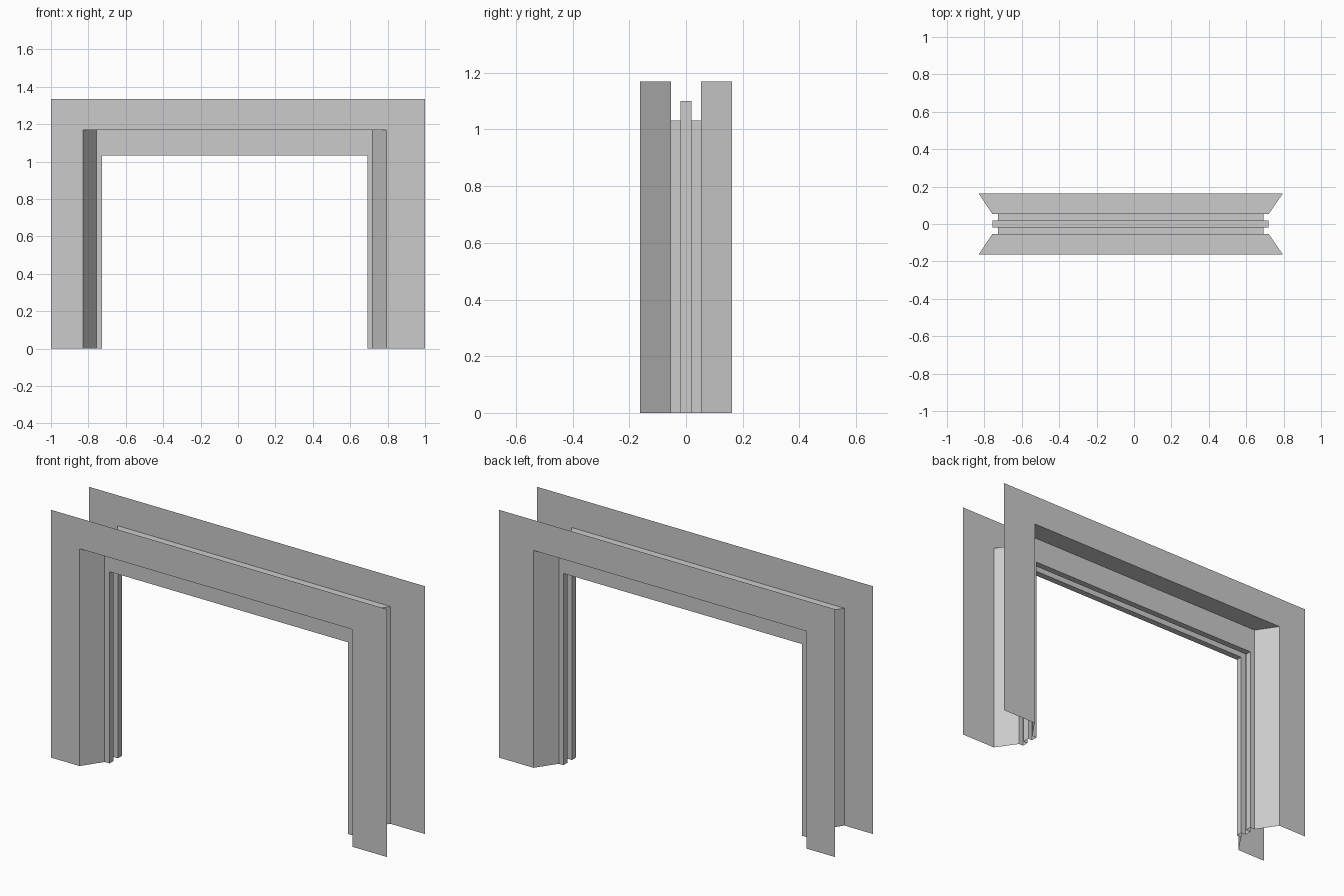
import bpy
import bmesh

if "Cube" in bpy.data.objects:
    bpy.data.objects.remove(bpy.data.objects["Cube"])


def loft_surround(name, sections):
    """Loft a U-shaped opening through sections of (y, left, right, top)."""
    bm = bmesh.new()
    rings = []
    for y, left, right, top in sections:
        outline = [(left, 0), (left, top), (right, top), (right, 0)]
        rings.append([bm.verts.new((x, y, z)) for x, z in outline])
    for a, b in zip(rings, rings[1:]):
        for i in range(3):
            bm.faces.new((a[i], b[i], b[i + 1], a[i + 1]))
    mesh = bpy.data.meshes.new(name)
    bm.to_mesh(mesh)
    bm.free()
    obj = bpy.data.objects.new(name, mesh)
    bpy.context.collection.objects.link(obj)
    return obj


WALL_Y, FRAME_Y, GROOVE_Y = 0.162, 0.053, 0.019

# Opening sizes: left, right, top
wall_outer = (-1.0, 1.0, 1.334)
splay_outer = (-0.83, 0.795, 1.17)
splay_inner = (-0.757, 0.72, 1.17)
frame_edge = (-0.728, 0.693, 1.032)
groove = (-0.757, 0.718, 1.10)

for side, label in ((-1, "front"), (1, "back")):
    # Thin wall sheet around the opening
    sheet = [(side * WALL_Y, *wall_outer), (side * WALL_Y, *splay_outer)]
    # Splayed jambs with a level soffit
    reveal = [(side * WALL_Y, *splay_outer), (side * FRAME_Y, *splay_inner)]
    for part, sections in (("wall_sheet", sheet), ("splayed_reveal", reveal)):
        loft_surround(f"{label}_{part}", sections[::-side])

# Inner frame with a central groove
loft_surround("grooved_frame", [
    (-FRAME_Y, *splay_inner),
    (-FRAME_Y, *frame_edge),
    (-GROOVE_Y, *frame_edge),
    (-GROOVE_Y, *groove),
    (GROOVE_Y, *groove),
    (GROOVE_Y, *frame_edge),
    (FRAME_Y, *frame_edge),
    (FRAME_Y, *splay_inner),
])
